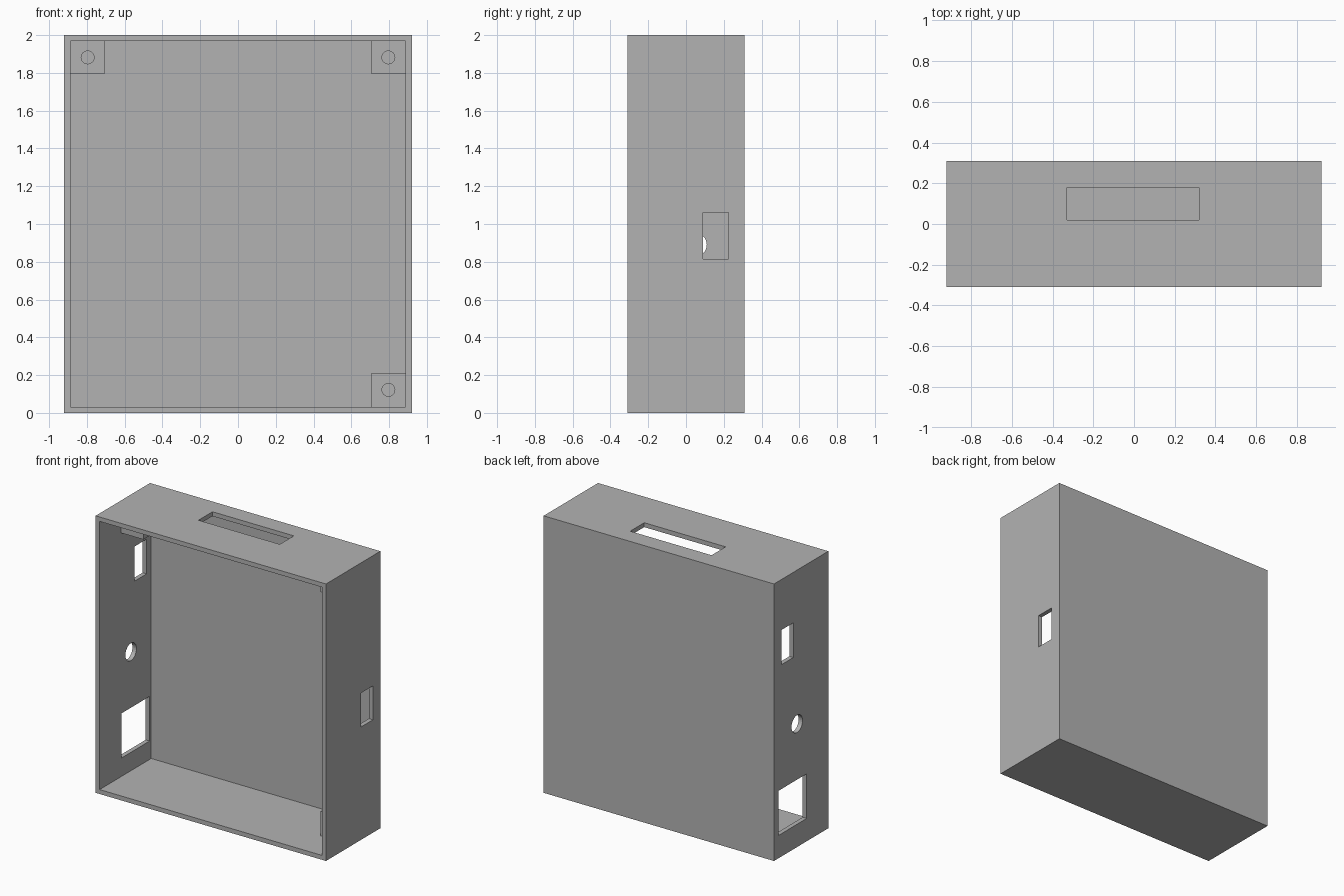
import bpy, bmesh, math
from mathutils import Matrix, Vector

cube = bpy.data.objects.get("Cube")
if cube:
    bpy.data.objects.remove(cube, do_unlink=True)

# Plain grey plastic
GREY = (0.45, 0.45, 0.45, 1)
plastic = bpy.data.materials.new("grey_plastic")
plastic.use_nodes = True
plastic.diffuse_color = GREY
plastic.node_tree.nodes["Principled BSDF"].inputs["Base Color"].default_value = GREY


def finish(name, bm):
    mesh = bpy.data.meshes.new(name)
    bm.to_mesh(mesh)
    bm.free()
    mesh.materials.append(plastic)
    obj = bpy.data.objects.new(name, mesh)
    bpy.context.collection.objects.link(obj)
    return obj


def box(name, x, y, z):
    """Box from (min, max) ranges along each axis."""
    bm = bmesh.new()
    size = [r[1] - r[0] for r in (x, y, z)]
    mid = Vector([sum(r) / 2 for r in (x, y, z)])
    bmesh.ops.create_cube(bm, size=1, matrix=Matrix.Translation(mid) @ Matrix.Diagonal((*size, 1)))
    return finish(name, bm)


def rod(name, centre, radius, depth, axis):
    """Cylinder along the x or y axis."""
    bm = bmesh.new()
    turn = Matrix.Rotation(math.pi / 2, 4, "Y" if axis == "x" else "X")
    bmesh.ops.create_cone(bm, cap_ends=True, segments=32, radius1=radius, radius2=radius,
                          depth=depth, matrix=Matrix.Translation(centre) @ turn)
    return finish(name, bm)


def cut(target, cutters):
    """Subtract each cutter, then remove it."""
    bpy.context.view_layer.objects.active = target
    for cutter in cutters:
        cutter.hide_render = True
        mod = target.modifiers.new("cut", "BOOLEAN")
        mod.operation = "DIFFERENCE"
        mod.solver = "EXACT"
        mod.object = cutter
        bpy.ops.object.modifier_apply(modifier=mod.name)
        bpy.data.objects.remove(cutter, do_unlink=True)


W, D, H, T = 0.92, 0.31, 2.0, 0.032   # half width, half depth, height, wall
LEFT_WALL, RIGHT_WALL = (-W - 0.05, -W + 0.1), (W - 0.1, W + 0.05)
PORT_Y = (0.09, 0.225)

# Open-fronted case with its openings
case = box("case_shell", (-W, W), (-D, D), (0, H))
cut(case, [
    box("cavity", (-W + T, W - T), (-D - 0.1, D - T), (T, H - T)),
    box("top_slot", (-0.33, 0.32), (0.02, 0.18), (H - 0.1, H + 0.05)),
    box("single_port", RIGHT_WALL, PORT_Y, (0.815, 1.06)),
    box("upper_port", LEFT_WALL, PORT_Y, (1.385, 1.635)),
    box("lower_port", LEFT_WALL, (-0.063, 0.26), (0.165, 0.487)),
    rod("round_port", (-W, 0.047, 0.89), 0.063, 0.2, "x"),
])

# Screw posts in three corners, sunk slightly into the walls
SIZE, FRONT, SINK = 0.18, -0.068, 0.01
for name, sx, top in (("top_right_post", -1, True),
                      ("top_left_post", 1, True),
                      ("bottom_left_post", 1, False)):
    xs = sorted((sx * (W - T + SINK), sx * (W - T - SIZE)))
    zs = (H - T - SIZE + 0.005, H - T + SINK) if top else (T - SINK, T + SIZE - 0.002)
    post = box(name, xs, (FRONT, D - T + SINK), zs)
    centre = (sx * 0.796, D - T - 0.2, H - 0.118 if top else 0.122)
    cut(post, [rod("screw_hole", centre, 0.034, 0.4, "y")])
